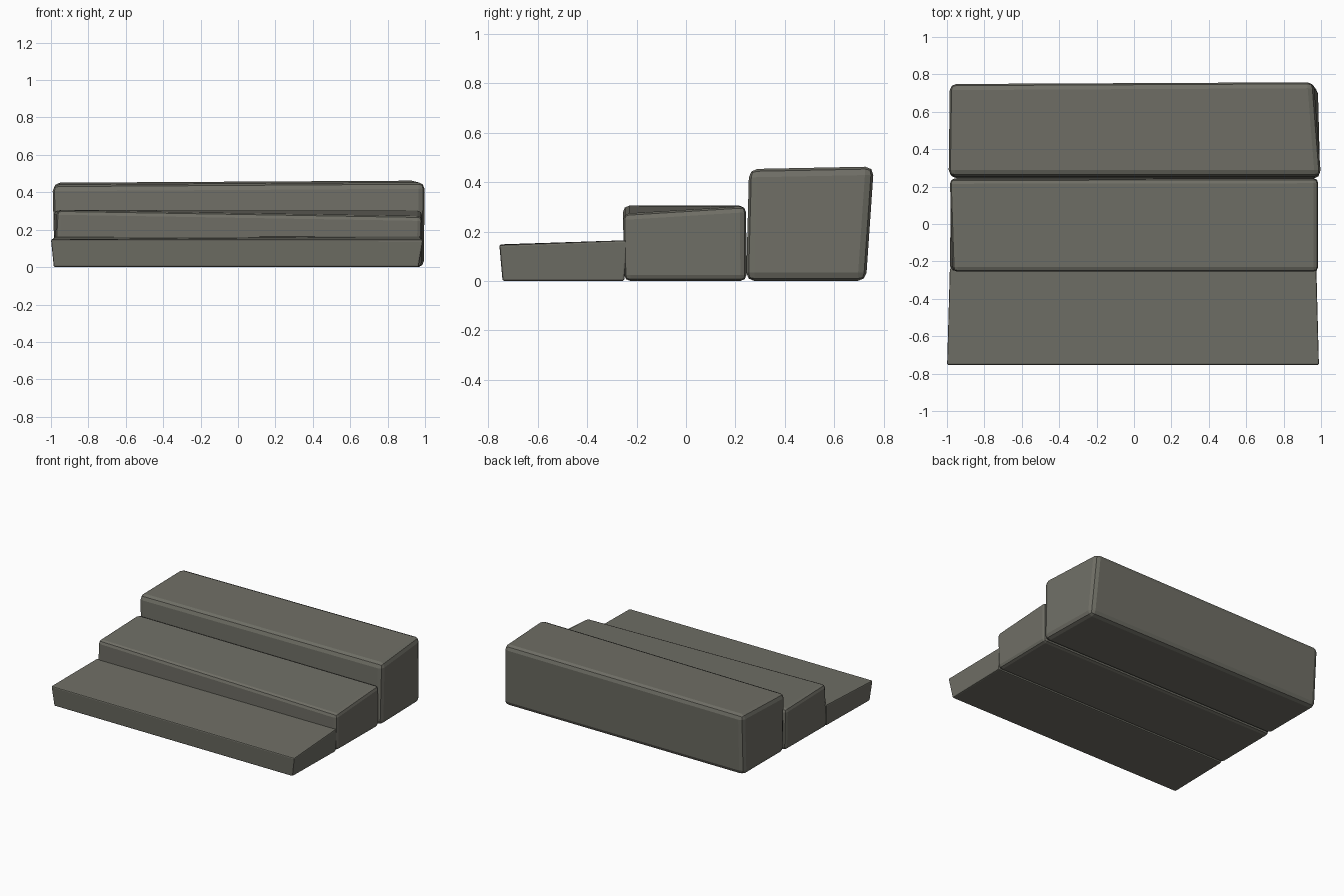
import bpy, bmesh

if "Cube" in bpy.data.objects:
    bpy.data.objects.remove(bpy.data.objects["Cube"])

stone = bpy.data.materials.new("grey_stone")
stone.diffuse_color = (0.16, 0.158, 0.132, 1)
stone.use_nodes = True
stone.node_tree.nodes["Principled BSDF"].inputs["Base Color"].default_value = stone.diffuse_color


def stone_step(name, bottom, top, bevel):
    """Hand-hewn block: corners run front-left, front-right, back-right, back-left."""
    bm = bmesh.new()
    lo = [bm.verts.new((x, y, 0)) for x, y in bottom]
    hi = [bm.verts.new(p) for p in top]
    bm.faces.new(lo[::-1])
    bm.faces.new(hi)
    for i in range(4):
        j = (i + 1) % 4
        bm.faces.new((lo[i], lo[j], hi[j], hi[i]))
    # worn, rounded edges
    bmesh.ops.bevel(bm, geom=bm.edges[:], offset=bevel, segments=2,
                    profile=0.5, affect='EDGES', clamp_overlap=True)
    me = bpy.data.meshes.new(name)
    bm.to_mesh(me)
    bm.free()
    me.materials.append(stone)
    ob = bpy.data.objects.new(name, me)
    bpy.context.collection.objects.link(ob)
    return ob


# lowest step, nearly sharp
stone_step("lower_step",
           [(-0.985, -0.742), (0.965, -0.742), (0.975, -0.25), (-0.975, -0.25)],
           [(-1.0, -0.755, 0.148), (0.99, -0.755, 0.146),
            (0.975, -0.235, 0.165), (-0.985, -0.235, 0.16)], 0.008)

# middle step, top dips to the front right
stone_step("middle_step",
           [(-0.985, -0.25), (0.98, -0.25), (0.985, 0.245), (-0.98, 0.245)],
           [(-0.968, -0.255, 0.305), (0.985, -0.255, 0.272),
            (0.985, 0.243, 0.303), (-0.985, 0.24, 0.305)], 0.025)

# tallest step at the back, leaning slightly backwards
stone_step("upper_step",
           [(-0.98, 0.243), (0.995, 0.243), (0.985, 0.728), (-0.98, 0.728)],
           [(-0.992, 0.255, 0.44), (1.0, 0.255, 0.453),
            (0.96, 0.76, 0.463), (-0.985, 0.75, 0.452)], 0.034)
